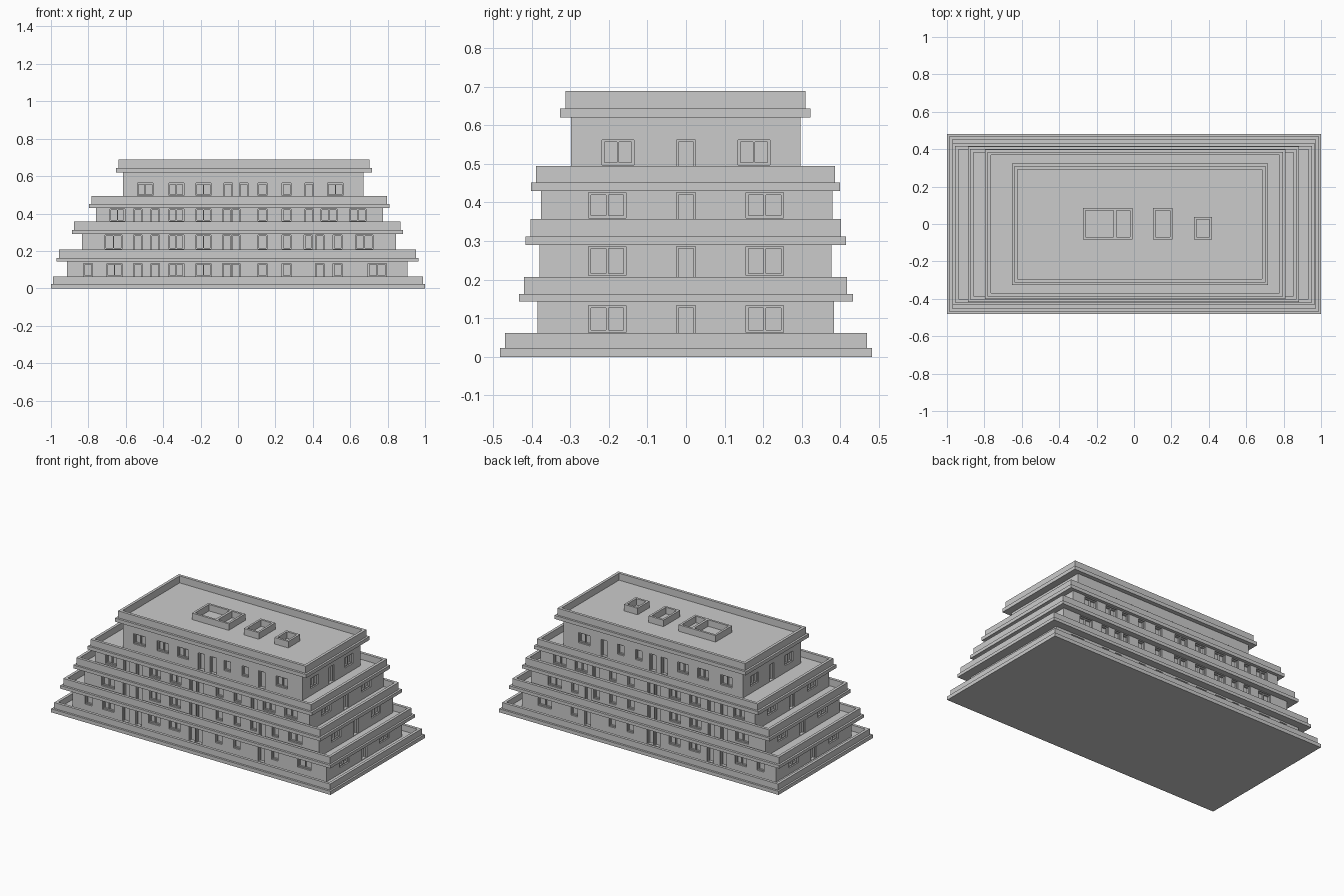
import bpy, bmesh

if "Cube" in bpy.data.objects:
    bpy.data.objects.remove(bpy.data.objects["Cube"])

DEPTH, BAR, PARAPET_T = 0.02, 0.006, 0.018


def add_box(bm, x0, x1, y0, y1, z0, z1):
    v = [bm.verts.new((x, y, z)) for z in (z0, z1)
         for x, y in ((x0, y0), (x1, y0), (x1, y1), (x0, y1))]
    for f in ((3, 2, 1, 0), (4, 5, 6, 7), (0, 1, 5, 4), (1, 2, 6, 5), (2, 3, 7, 6), (3, 0, 4, 7)):
        bm.faces.new([v[i] for i in f])


def add_ring(bm, x0, x1, y0, y1, z0, z1, t):
    def loop(d, z):
        return [bm.verts.new(p) for p in ((x0 + d, y0 + d, z), (x1 - d, y0 + d, z),
                                          (x1 - d, y1 - d, z), (x0 + d, y1 - d, z))]
    loops = [loop(0, z0), loop(0, z1), loop(t, z1), loop(t, z0)]
    for k in range(4):
        a, b = loops[k], loops[(k + 1) % 4]
        for i in range(4):
            j = (i + 1) % 4
            bm.faces.new((a[i], a[j], b[j], b[i]))


def finish(name, bm):
    bmesh.ops.recalc_face_normals(bm, faces=bm.faces)
    me = bpy.data.meshes.new(name)
    bm.to_mesh(me)
    bm.free()
    ob = bpy.data.objects.new(name, me)
    bpy.context.collection.objects.link(ob)
    return ob


def wall_box(bm, rect, side, u0, u1, d0, d1, z0, z1):
    """Box on a wall: u along the wall, d measured inwards from its face."""
    x0, x1, y0, y1 = rect
    if side == "front":
        add_box(bm, u0, u1, y0 + d0, y0 + d1, z0, z1)
    elif side == "back":
        add_box(bm, u0, u1, y1 - d1, y1 - d0, z0, z1)
    elif side == "left":
        add_box(bm, x0 + d0, x0 + d1, u0, u1, z0, z1)
    else:
        add_box(bm, x1 - d1, x1 - d0, u0, u1, z0, z1)


def terrace(name, slab, parapet, z0, z1, z2):
    bm = bmesh.new()
    add_box(bm, *slab, z0, z1)
    finish(name + "_slab", bm)
    bm = bmesh.new()
    add_ring(bm, *parapet, z1, z2, PARAPET_T)
    finish(name + "_parapet", bm)


def storey(name, rect, floor, sill, head, top, windows, doors, side_windows):
    walls, cut, frames = bmesh.new(), bmesh.new(), bmesh.new()
    add_box(walls, *rect, floor, top)
    openings = []
    for side in ("front", "back"):
        openings += [(side, a, b, sill) for a, b in windows]
        openings += [(side, c - 0.023, c + 0.023, floor + 0.003) for c in doors]
    for side in ("left", "right"):
        a, b = side_windows
        openings += [(side, a, b, sill), (side, -b, -a, sill), (side, -0.025, 0.025, floor + 0.003)]
    for side, a, b, z in openings:
        wall_box(cut, rect, side, a, b, -0.02, DEPTH, z, head)
        bars = [(a, a + BAR, z, head), (b - BAR, b, z, head), (a + BAR, b - BAR, head - BAR, head)]
        if z == sill:
            bars.append((a + BAR, b - BAR, z, z + BAR))
        if b - a > 0.06:
            m = (a + b) / 2
            bars.append((m - BAR / 2, m + BAR / 2, z + BAR, head - BAR))
        for u0, u1, v0, v1 in bars:
            wall_box(frames, rect, side, u0, u1, 0.009, DEPTH, v0, v1)
    wall_ob = finish(name + "_walls", walls)
    cutter = finish(name + "_cutter", cut)
    cutter.hide_render = True
    mod = wall_ob.modifiers.new("openings", "BOOLEAN")
    mod.operation, mod.solver, mod.object = "DIFFERENCE", "EXACT", cutter
    bpy.context.view_layer.objects.active = wall_ob
    bpy.ops.object.modifier_apply(modifier=mod.name)
    bpy.data.objects.remove(cutter)
    finish(name + "_window_frames", frames)


# stepped terraces
terrace("base", (-1, 1, -0.482, 0.482), (-0.988, 0.988, -0.469, 0.469), 0, 0.023, 0.062)
terrace("first_terrace", (-0.97, 0.964, -0.433, 0.432), (-0.957, 0.952, -0.419, 0.417), 0.143, 0.163, 0.207)
terrace("second_terrace", (-0.888, 0.883, -0.416, 0.414), (-0.876, 0.87, -0.403, 0.401), 0.29, 0.311, 0.357)
terrace("third_terrace", (-0.796, 0.809, -0.401, 0.399), (-0.783, 0.796, -0.388, 0.386), 0.43, 0.452, 0.494)
terrace("roof", (-0.653, 0.716, -0.326, 0.323), (-0.64, 0.703, -0.312, 0.31), 0.62, 0.643, 0.688)

# storeys, with the openings shared by lower floors
common = [(-0.37, -0.29), (-0.225, -0.145), (0.107, 0.155), (0.236, 0.284)]
storey("ground_storey", (-0.914, 0.905, -0.385, 0.383), 0.023, 0.063, 0.133, 0.143,
       common + [(-0.825, -0.777), (-0.70, -0.62), (0.509, 0.557), (0.696, 0.793)],
       [-0.535, -0.443, -0.06, -0.012, 0.437], (0.156, 0.252))
storey("second_storey", (-0.835, 0.845, -0.379, 0.377), 0.163, 0.21, 0.286, 0.29,
       common + [(-0.712, -0.62), (0.354, 0.397), (0.509, 0.557), (0.627, 0.723)],
       [-0.535, -0.443, -0.06, -0.012, 0.437], (0.156, 0.252))
storey("third_storey", (-0.76, 0.775, -0.376, 0.379), 0.311, 0.36, 0.425, 0.43,
       common + [(-0.685, -0.605), (0.444, 0.53), (0.595, 0.685)],
       [-0.535, -0.443, -0.06, -0.012, 0.38], (0.156, 0.252))
storey("top_storey", (-0.614, 0.67, -0.298, 0.296), 0.452, 0.497, 0.562, 0.62,
       common + [(-0.538, -0.455), (0.479, 0.562)],
       [-0.053, 0.03, 0.38], (0.135, 0.217))

# open shafts on the roof
for name, x0, x1, y1 in (("large_shaft", -0.272, -0.008, 0.086),
                         ("middle_shaft", 0.101, 0.207, 0.086),
                         ("small_shaft", 0.32, 0.418, 0.038)):
    bm = bmesh.new()
    add_ring(bm, x0, x1, -0.083, y1, 0.643, 0.685, 0.014)
    if name == "large_shaft":
        add_box(bm, -0.11, -0.094, -0.069, y1 - 0.014, 0.643, 0.685)
    finish(name, bm)
